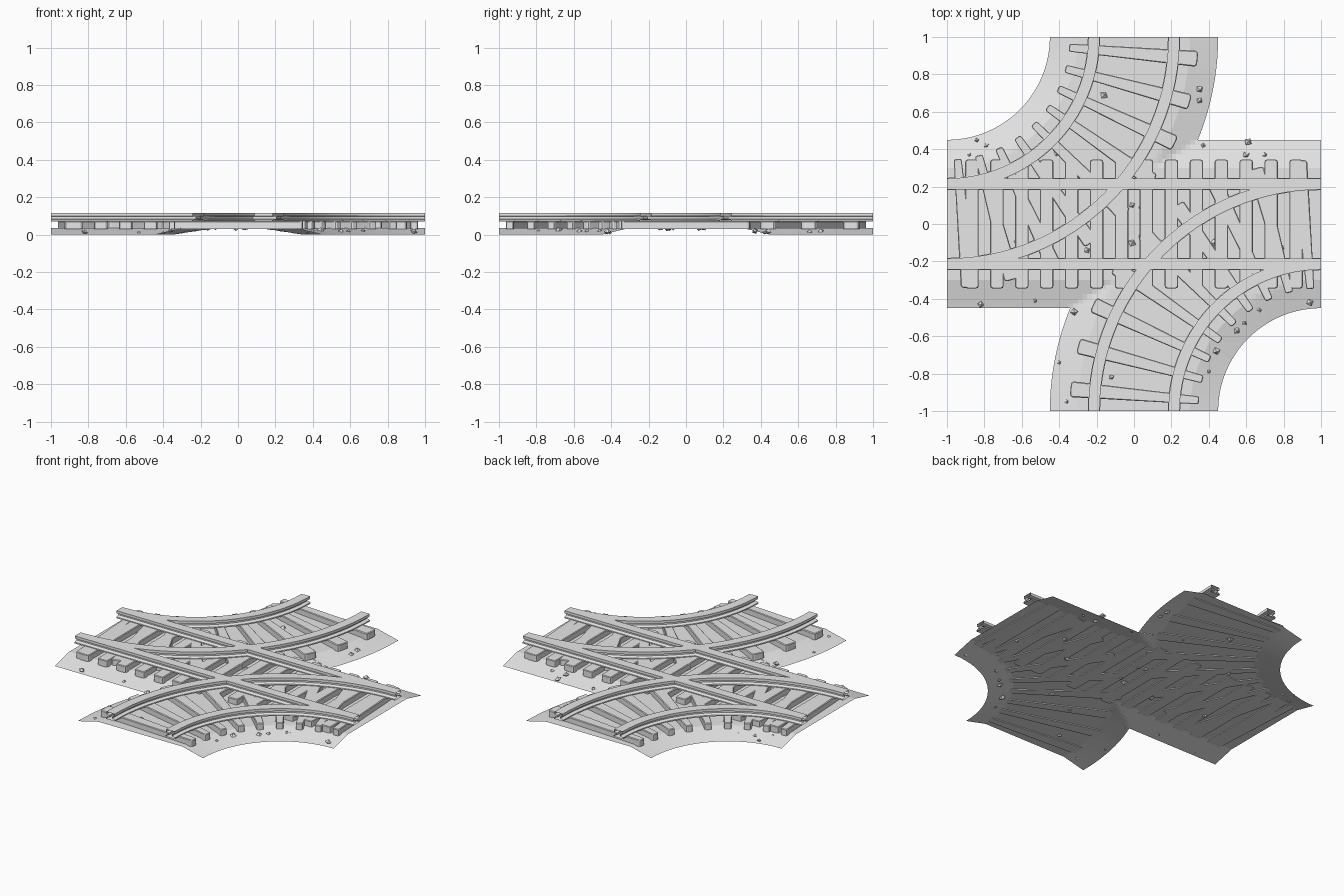
import bpy, bmesh, math, random
from mathutils import Vector, Matrix

random.seed(4)
cube = bpy.data.objects.get("Cube")
if cube:
    bpy.data.objects.remove(cube, do_unlink=True)

# One plain grey for everything
grey = bpy.data.materials.new("light_grey")
grey.use_nodes = True
grey.diffuse_color = (0.8, 0.8, 0.8, 1)
grey.node_tree.nodes["Principled BSDF"].inputs["Base Color"].default_value = (0.8, 0.8, 0.8, 1)

HALF = 0.45       # half width of the bed
FLAT = 0.3        # half width of its level top
BED_Z = 0.036
GAUGE = 0.214     # rail distance from the track centre
QUARTER = math.pi / 2


# Track mappings: s along the track, t across it
def straight(s, t, z):
    return Vector((s, t, z))


def back_curve(s, t, z):
    r = 1 + t
    return Vector((-1 + r * math.cos(s), 1 - r * math.sin(s), z))


def front_curve(s, t, z):
    p = back_curve(s, t, z)
    return Vector((-p.x, -p.y, z))


def bed_height(x, y):
    offsets = (abs(y), abs(math.hypot(x + 1, y - 1) - 1), abs(math.hypot(x - 1, y + 1) - 1))
    slope = (HALF - min(offsets)) / (HALF - FLAT)
    return BED_Z * max(0, min(1, slope))


def make_object(name, bm):
    mesh = bpy.data.meshes.new(name)
    bm.to_mesh(mesh)
    bm.free()
    mesh.materials.append(grey)
    obj = bpy.data.objects.new(name, mesh)
    bpy.context.collection.objects.link(obj)
    return obj


def add_grid(bm, rows, closed=False):
    verts = [[bm.verts.new(p) for p in row] for row in rows]
    for a, b in zip(verts, verts[1:]):
        n = len(a)
        for i in range(n if closed else n - 1):
            j = (i + 1) % n
            bm.faces.new((a[i], b[i], b[j], a[j]))


def span(start, end, steps):
    return [start + (end - start) * i / steps for i in range(steps + 1)]


# Ballast bed: thin sheet with sloping shoulders
def make_bed(name, track, stations, offsets, side=0):
    bm = bmesh.new()
    rows = []
    for s in stations:
        row = [track(s, t, 0) for t in offsets]
        for p in row:
            p.z = bed_height(p.x, p.y)
        rows.append(row)
    add_grid(bm, rows)
    if side:
        bmesh.ops.bisect_plane(bm, geom=bm.verts[:] + bm.edges[:] + bm.faces[:],
                               plane_co=(0, side * HALF, 0), plane_no=(0, side, 0),
                               clear_inner=True)
    bm.normal_update()
    for f in bm.faces:
        if f.normal.z < 0:
            f.normal_flip()
    make_object(name, bm)


make_bed("straight_bed", straight, span(-1, 1, 80), span(-HALF, HALF, 36))
shoulders = (-HALF, -FLAT, FLAT, HALF)
make_bed("back_curve_bed", back_curve, span(0, QUARTER, 40), shoulders, 1)
make_bed("front_curve_bed", front_curve, span(0, QUARTER, 40), shoulders, -1)


# Sleepers: rounded blocks bent to follow the track
def make_sleepers(name, track, centres, width):
    bm = bmesh.new()
    for c in centres:
        part = bmesh.new()
        bmesh.ops.create_cube(part, size=1, matrix=Matrix.Diagonal((width, 0.69, 0.042, 1)))
        upright = [e for e in part.edges
                   if abs(e.verts[0].co.z - e.verts[1].co.z) > 0.01]
        bmesh.ops.bevel(part, geom=upright, offset=0.014, segments=2, profile=0.5, affect='EDGES')
        top = [e for e in part.edges if all(v.co.z > 0.02 for v in e.verts)]
        bmesh.ops.bevel(part, geom=top, offset=0.004, segments=1, affect='EDGES')
        for v in part.verts:
            v.co = track(c + v.co.x, v.co.y, v.co.z + 0.052)
        bmesh.ops.recalc_face_normals(part, faces=part.faces[:])
        temp = bpy.data.meshes.new("temp")
        part.to_mesh(temp)
        part.free()
        bm.from_mesh(temp)
        bpy.data.meshes.remove(temp)
    make_object(name, bm)


make_sleepers("straight_sleepers", straight, [(i - 6.5) * 2 / 15 for i in range(14)], 0.072)
bends = [(i + 0.5) * QUARTER / 9 for i in range(9)]
make_sleepers("back_curve_sleepers", back_curve, bends, 0.064)
make_sleepers("front_curve_sleepers", front_curve, bends, 0.064)

# Rails: foot, web and head swept along each track
half_profile = [(0.033, 0.07), (0.033, 0.078), (0.012, 0.084),
                (0.012, 0.096), (0.03, 0.1), (0.03, 0.117)]
profile = half_profile + [(-t, z) for t, z in reversed(half_profile)]


def make_rail(name, track, stations, offset):
    bm = bmesh.new()
    add_grid(bm, [[track(s, offset + t, z) for t, z in profile] for s in stations], True)
    bmesh.ops.recalc_face_normals(bm, faces=bm.faces[:])
    return make_object(name, bm)


rails = []
for label, track, stations in (("straight", straight, (-1, 1)),
                               ("back_curve", back_curve, span(0, QUARTER, 32)),
                               ("front_curve", front_curve, span(0, QUARTER, 32))):
    for side, offset in (("inner", -GAUGE), ("outer", GAUGE)):
        rails.append(make_rail(f"{label}_{side}_rail", track, stations, offset))

bpy.ops.object.select_all(action='DESELECT')
for rail in rails:
    rail.select_set(True)
bpy.context.view_layer.objects.active = rails[0]
bpy.ops.object.shade_smooth_by_angle(angle=math.radians(30))

# Loose stones: small eight-sided lumps half sunk in the bed
spots = [(-.84, .45), (-.79, .42), (-.88, .37), (-.16, .69), (.35, .72), (.35, .66), (.05, .51),
         (.37, .42), (.61, .44), (.6, .37), (.7, .37), (-.41, .38), (-.62, -.09), (-.25, -.14),
         (-.01, .1), (.04, .09), (-.01, -.1), (.04, -.07), (.43, -.1), (.59, .07), (.79, -.13),
         (-.82, -.43), (-.53, -.41), (-.32, -.47), (-.4, -.74), (-.36, -.95), (.03, -.55),
         (.23, -.47), (-.12, -.82), (.55, -.57), (.59, -.53), (.67, -.46), (.44, -.68),
         (.4, -.79), (.94, -.42)]
bm = bmesh.new()
for x, y in spots:
    size = random.uniform(0.011, 0.024)
    place = Matrix.Translation((x, y, max(bed_height(x, y), size * 0.8)))
    turn = Matrix.Rotation(random.uniform(0, math.pi), 4, 'Z') @ Matrix.Rotation(0.3, 4, 'X')
    bmesh.ops.create_uvsphere(bm, u_segments=4, v_segments=2, radius=size,
                              matrix=place @ turn @ Matrix.Diagonal((1, 1, 0.75, 1)))
make_object("loose_stones", bm)
